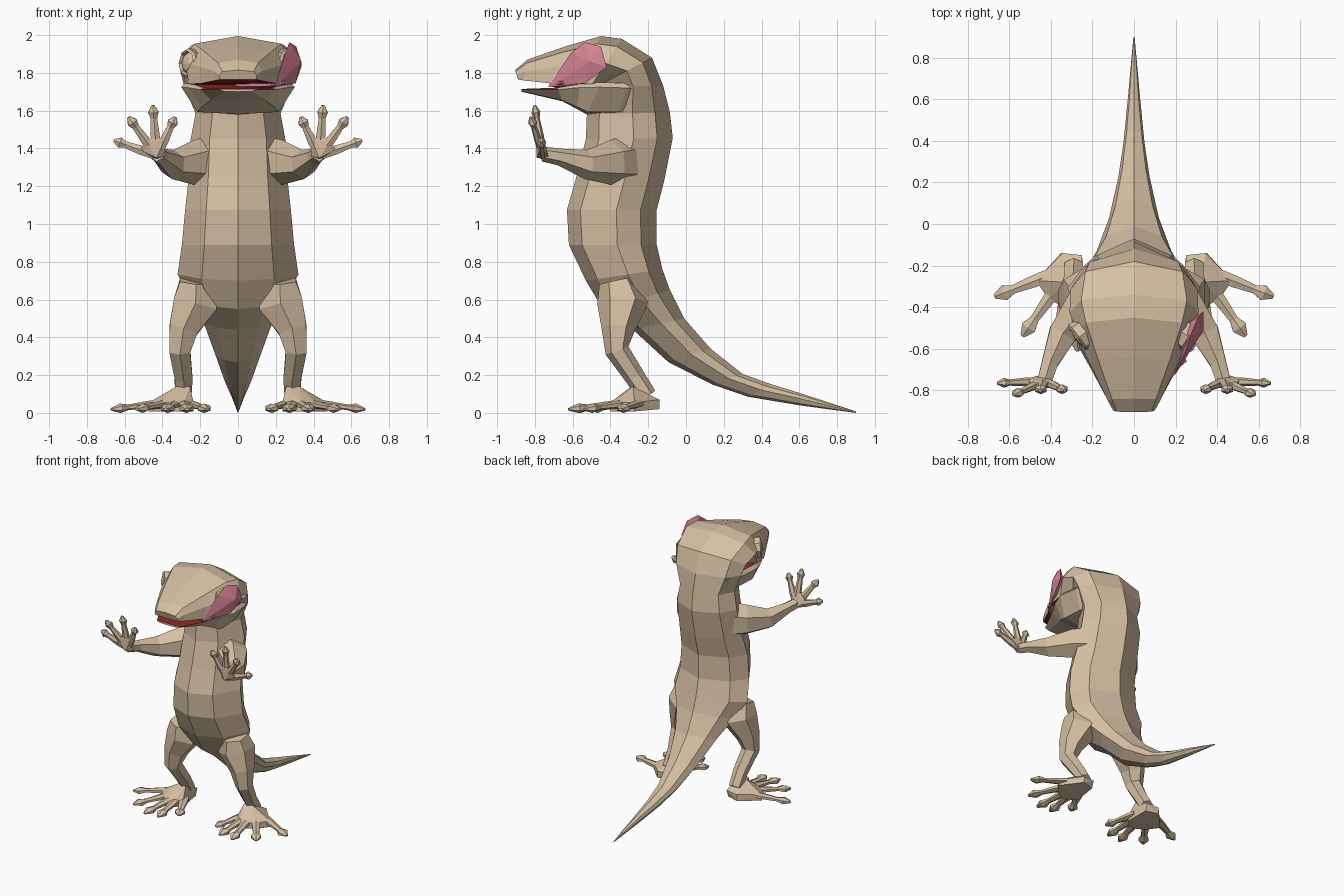
import bpy, bmesh, math
from mathutils import Vector

cube = bpy.data.objects.get("Cube")
if cube:
    bpy.data.objects.remove(cube)


def material(name, rgb):
    m = bpy.data.materials.new(name)
    m.use_nodes = True
    m.diffuse_color = (*rgb, 1)
    m.node_tree.nodes["Principled BSDF"].inputs["Base Color"].default_value = (*rgb, 1)
    return m


SKIN = material("tan_skin", (0.66, 0.52, 0.36))
PINK = material("pink_tongue", (0.66, 0.22, 0.29))
RED = material("dark_red_mouth", (0.28, 0.02, 0.02))


def finish(name, bm, mats, rule=None):
    bmesh.ops.remove_doubles(bm, verts=bm.verts, dist=0.0005)
    bmesh.ops.recalc_face_normals(bm, faces=bm.faces)
    bm.normal_update()
    if rule:
        for f in bm.faces:
            f.material_index = int(rule(f))
    mesh = bpy.data.meshes.new(name)
    bm.to_mesh(mesh)
    bm.free()
    for m in mats:
        mesh.materials.append(m)
    obj = bpy.data.objects.new(name, mesh)
    bpy.context.collection.objects.link(obj)
    return obj


def loft(name, rings, mats, rule=None):
    """Skin a list of equal-length point rings and cap both ends."""
    bm = bmesh.new()
    vs = [[bm.verts.new(p) for p in ring] for ring in rings]
    n = len(vs[0])
    for a, b in zip(vs, vs[1:]):
        for i in range(n):
            j = (i + 1) % n
            bm.faces.new((a[i], a[j], b[j], b[i]))
    bm.faces.new(vs[0])
    bm.faces.new(vs[-1])
    return finish(name, bm, mats, rule)


def tube(name, path, radii, up, sides=6, flat=1.0, mat=SKIN):
    path = [Vector(p) for p in path]
    rings = []
    for i, c in enumerate(path):
        t = (path[min(i + 1, len(path) - 1)] - path[max(i - 1, 0)]).normalized()
        side = t.cross(Vector(up)).normalized()
        n = side.cross(t)
        angles = [math.tau * (k + 0.5) / sides for k in range(sides)]
        rings.append([c + side * radii[i] * math.cos(a) + n * radii[i] * flat * math.sin(a)
                      for a in angles])
    return loft(name, rings, [mat])


def hull(name, points, mat=SKIN):
    bm = bmesh.new()
    for p in points:
        bm.verts.new(p)
    res = bmesh.ops.convex_hull(bm, input=bm.verts)
    loose = [v for v in res["geom_interior"] if isinstance(v, bmesh.types.BMVert)]
    bmesh.ops.delete(bm, geom=loose, context="VERTS")
    return finish(name, bm, [mat])


# Half cross-sections, belly centre to back centre: (width share, depth share)
BODY = [(0, 0), (0.6, 0.15), (1, 0.55), (0.74, 0.82), (0, 1)]
HEAD = [(0, 0), (0.95, 0), (1, 0.45), (0.84, 0.84), (0, 1)]
JAW = [(0, 0), (0.72, 0.08), (1, 0.85), (0.92, 1), (0, 1)]


def section(fy, fz, by, bz, w, shape):
    half = [(w * x, fy + (by - fy) * t, fz + (bz - fz) * t) for x, t in shape]
    return half + [(-x, y, z) for x, y, z in half[-2:0:-1]]


def blend(k):
    return [(a + (c - a) * k, b + (d - b) * k) for (a, b), (c, d) in zip(BODY, HEAD)]


# Head, torso and tail: belly y, z, back y, z, half width, head-likeness
spine = [
    (-.89, 1.765, -.905, 1.815, .10, 1), (-.86, 1.76, -.84, 1.87, .125, 1),
    (-.72, 1.745, -.64, 1.94, .205, 1), (-.6, 1.74, -.45, 1.995, .275, 1),
    (-.5, 1.735, -.34, 1.98, .31, .8), (-.46, 1.735, -.18, 1.88, .305, .25),
    (-.47, 1.73, -.12, 1.73, .285, .1), (-.525, 1.58, -.085, 1.59, .225, 0),
    (-.53, 1.45, -.07, 1.455, .25, 0), (-.58, 1.25, -.115, 1.23, .262, 0),
    (-.63, 1.075, -.155, 1.075, .28, 0), (-.62, .89, -.155, .89, .297, 0),
    (-.53, .7, -.125, .76, .32, 0), (-.44, .55, -.085, .65, .25, 0),
    (-.28, .44, -.01, .5, .18, 0), (-.095, .27, .13, .34, .12, 0),
    (.14, .15, .3, .206, .075, 0), (.33, .085, .45, .152, .05, 0),
    (.6, .04, .6, .106, .03, 0), (.9, 0, .9, .008, .003, 0),
]
loft("body", [section(*r[:5], blend(r[5])) for r in spine], [SKIN, RED],
     lambda f: f.normal.z < -.8 and f.calc_center_median().z > 1.72
     and f.calc_center_median().y < -.5)

# Lower jaw with a red mouth floor, closing against the head at the mouth corners
jaw = [(-.87, 1.70, -.87, 1.715, .10), (-.655, 1.65, -.68, 1.722, .20),
       (-.58, 1.61, -.56, 1.742, .265), (-.525, 1.58, -.45, 1.75, .30),
       (-.36, 1.58, -.3, 1.745, .285), (-.22, 1.58, -.19, 1.735, .22)]
loft("lower_jaw", [section(*r, JAW) for r in jaw], [SKIN, RED],
     lambda f: f.normal.z > .8)

# Tongue: a strip in the mouth and a broad tip licking the left eye
tube("tongue_base", [(0, -.6, 1.735), (.1, -.65, 1.735), (.17, -.685, 1.738), (.24, -.64, 1.75)],
     [.035, .045, .045, .03], (0, 0, 1), 6, .35, PINK)
hull("tongue_tip", [
    (.195, -.73, 1.725), (.225, -.67, 1.805), (.25, -.61, 1.905), (.272, -.535, 1.962),
    (.308, -.45, 1.94), (.335, -.42, 1.83), (.305, -.535, 1.745),
    (.335, -.51, 1.86), (.22, -.5, 1.83)], PINK)

for s, side in ((1, "left"), (-1, "right")):
    def m(p):
        return Vector((s * p[0], p[1], p[2]))

    # Eye: rimmed dome facing outward and forward
    axis = m((.8, -.6, .05)).normalized()
    across = axis.cross(Vector((0, 0, 1))).normalized()
    upward = across.cross(axis)
    centre = m((.252, -.535, 1.85))
    loft(side + "_eye", [
        [centre + axis * h + (across * math.cos(a) + upward * math.sin(a)) * r
         for a in [math.tau * k / 8 for k in range(8)]]
        for r, h in ((.075, -.05), (.08, .018), (.066, .028), (.058, .012), (.035, .032), (.002, .038))
    ], [SKIN])

    # Arm rooted on the flank, palm and four fingers
    tube(side + "_arm", [m(p) for p in ((.15, -.34, 1.33), (.235, -.4, 1.325), (.345, -.53, 1.315),
                                        (.405, -.67, 1.355), (.43, -.755, 1.37))],
         [.135, .118, .078, .045, .04], (0, 0, 1))
    wrist = Vector((.43, -.755, 1.36))
    tips = [Vector(p) for p in ((.65, -.765, 1.44), (.575, -.82, 1.56),
                                (.45, -.80, 1.62), (.335, -.80, 1.56))]
    knuckles = [wrist.lerp(t, .4) for t in tips]
    hull(side + "_palm", [m(k + Vector((0, d, 0))) for k in knuckles for d in (-.014, .014)]
         + [m(wrist + Vector(d)) for d in ((-.045, 0, 0), (.045, 0, 0), (0, .035, -.02), (0, -.035, -.01))])
    for i, t in enumerate(tips):
        tube(f"{side}_finger_{i + 1}", [m(wrist.lerp(t, f)) for f in (.05, .4, .77, .89, 1.03)],
             [.025, .028, .02, .032, .01], (0, -1, 0), 6, .75)

    # Leg from hip to heel
    tube(side + "_leg", [m(p) for p in ((.22, -.36, .7), (.225, -.335, .58), (.29, -.36, .44),
                                        (.308, -.365, .33), (.288, -.27, .19), (.29, -.205, .09))],
         [.10, .135, .088, .064, .054, .05], (0, -1, 0))

    # Foot and five splayed toes that slope down to the ground
    heel = Vector((.3, -.205, .065))
    tips = [Vector(p) for p in ((.66, -.345, .02), (.53, -.53, .02), (.38, -.61, .02),
                                (.27, -.60, .02), (.165, -.50, .02))]
    knuckles = [heel.lerp(t, .48) for t in tips]
    hull(side + "_foot", [m((k.x, k.y, z)) for k in knuckles for z in (.008, .055)]
         + [m(p) for p in ((.25, -.17, .02), (.35, -.14, .02), (.25, -.15, .075), (.345, -.14, .07),
                           (.255, -.29, .14), (.325, -.28, .14))])
    for i, t in enumerate(tips):
        tube(f"{side}_toe_{i + 1}", [m(heel.lerp(t, f)) for f in (.3, .5, .78, .9, 1.03)],
             [.035, .034, .024, .042, .012], (0, 0, 1), 6, .6)
